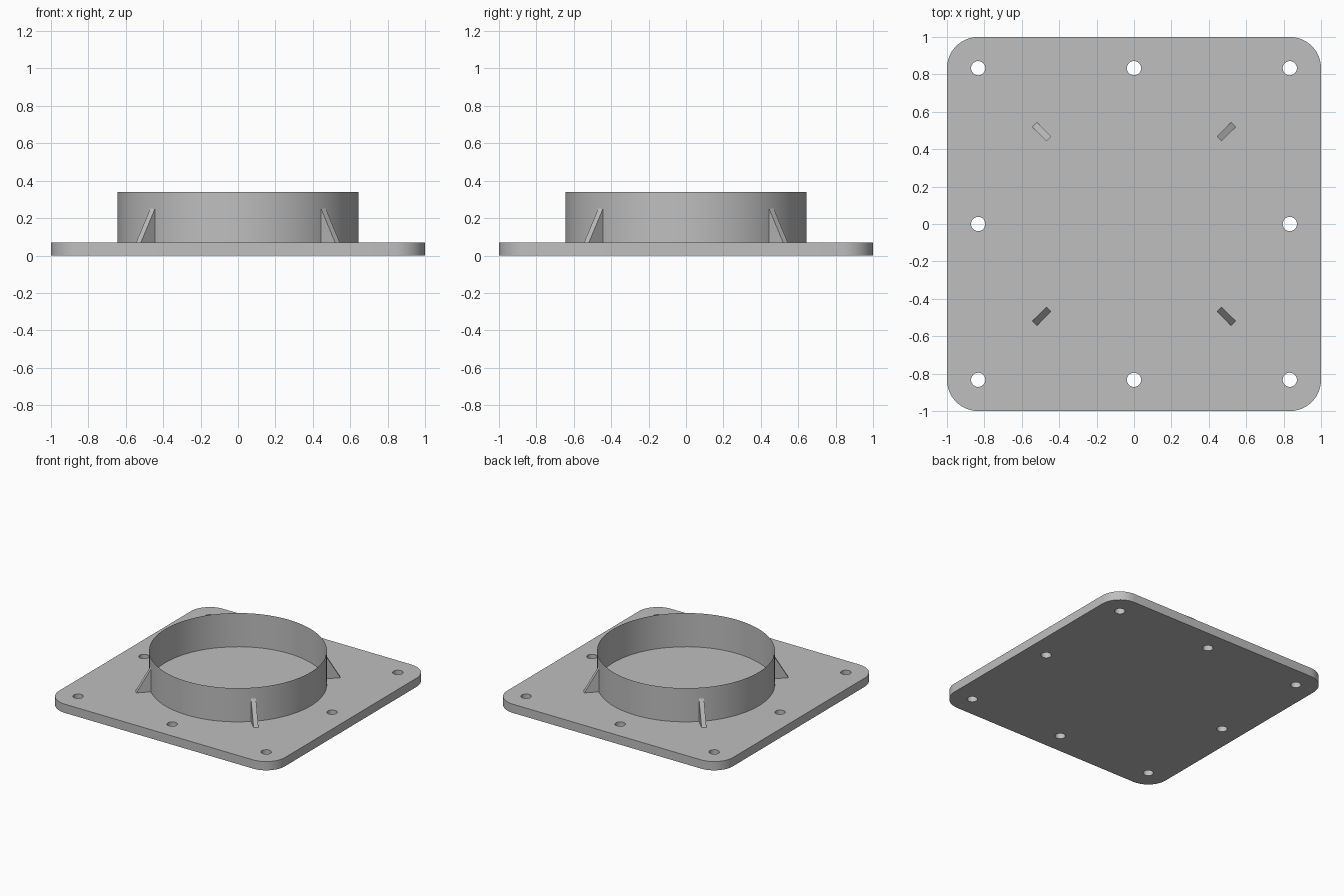
import bpy, bmesh
from math import pi, cos, sin, radians
from mathutils import Matrix

PLATE_T = 0.07      # base plate thickness
RING_R = 0.645      # collar radius
RING_TOP = 0.34
HOLE_AT = 0.833     # bolt hole offset from the centre
HOLE_R = 0.038
CORNER_R = 0.167

cube = bpy.data.objects.get("Cube")
if cube:
    bpy.data.objects.remove(cube, do_unlink=True)

grey = bpy.data.materials.new("light_grey")
grey.use_nodes = True
colour = (0.52, 0.52, 0.52, 1)
grey.diffuse_color = colour
grey.node_tree.nodes["Principled BSDF"].inputs["Base Color"].default_value = colour


def arc(cx, cy, r, start, end, n):
    """Points along an arc, both ends included."""
    angles = [start + (end - start) * i / n for i in range(n + 1)]
    return [(cx + r * cos(a), cy + r * sin(a)) for a in angles]


def finish(name, bm, smooth=True):
    """Turn a bmesh into a grey object."""
    mesh = bpy.data.meshes.new(name)
    bm.to_mesh(mesh)
    bm.free()
    mesh.materials.append(grey)
    obj = bpy.data.objects.new(name, mesh)
    bpy.context.collection.objects.link(obj)
    if smooth:
        bpy.ops.object.select_all(action="DESELECT")
        obj.select_set(True)
        bpy.context.view_layer.objects.active = obj
        bpy.ops.object.shade_smooth_by_angle(angle=radians(35))
    return obj


# Base plate: rounded square outline with eight bolt holes
outline = []
for i, (sx, sy) in enumerate([(1, 1), (-1, 1), (-1, -1), (1, -1)]):
    c = 1 - CORNER_R
    outline += arc(sx * c, sy * c, CORNER_R, i * pi / 2, (i + 1) * pi / 2, 12)
loops = [outline]
for gx in (-1, 0, 1):
    for gy in (-1, 0, 1):
        if gx or gy:
            loops.append(arc(gx * HOLE_AT, gy * HOLE_AT, HOLE_R, 0, 2 * pi, 32)[:-1])

bm = bmesh.new()
edges = []
for pts in loops:
    vs = [bm.verts.new((x, y, 0)) for x, y in pts]
    edges += [bm.edges.new((vs[i - 1], vs[i])) for i in range(len(vs))]
bmesh.ops.triangle_fill(bm, edges=edges, use_beauty=True, normal=(0, 0, 1))
top = bmesh.ops.extrude_face_region(bm, geom=bm.faces[:], use_keep_orig=True)["geom"]
bmesh.ops.translate(bm, vec=(0, 0, PLATE_T),
                    verts=[g for g in top if isinstance(g, bmesh.types.BMVert)])
bmesh.ops.recalc_face_normals(bm, faces=bm.faces[:])
finish("base_plate", bm)

# Collar: thin open wall standing on the plate
bm = bmesh.new()
bmesh.ops.create_cone(bm, cap_ends=False, segments=96, radius1=RING_R, radius2=RING_R,
                      depth=RING_TOP - PLATE_T,
                      matrix=Matrix.Translation((0, 0, (RING_TOP + PLATE_T) / 2)))
finish("collar", bm)

# Gussets: four triangular ribs on the diagonals
for i, name in enumerate(["back_left", "back_right", "front_right", "front_left"]):
    bm = bmesh.new()
    profile = [(RING_R - 0.002, PLATE_T), (0.752, PLATE_T), (RING_R - 0.002, 0.255)]
    face = bm.faces.new([bm.verts.new((r, -0.018, z)) for r, z in profile])
    side = bmesh.ops.extrude_face_region(bm, geom=[face], use_keep_orig=True)["geom"]
    bmesh.ops.translate(bm, vec=(0, 0.036, 0),
                        verts=[g for g in side if isinstance(g, bmesh.types.BMVert)])
    bmesh.ops.recalc_face_normals(bm, faces=bm.faces[:])
    bm.transform(Matrix.Rotation(pi / 4 + i * pi / 2, 4, "Z"))
    finish(name + "_gusset", bm, smooth=False)
